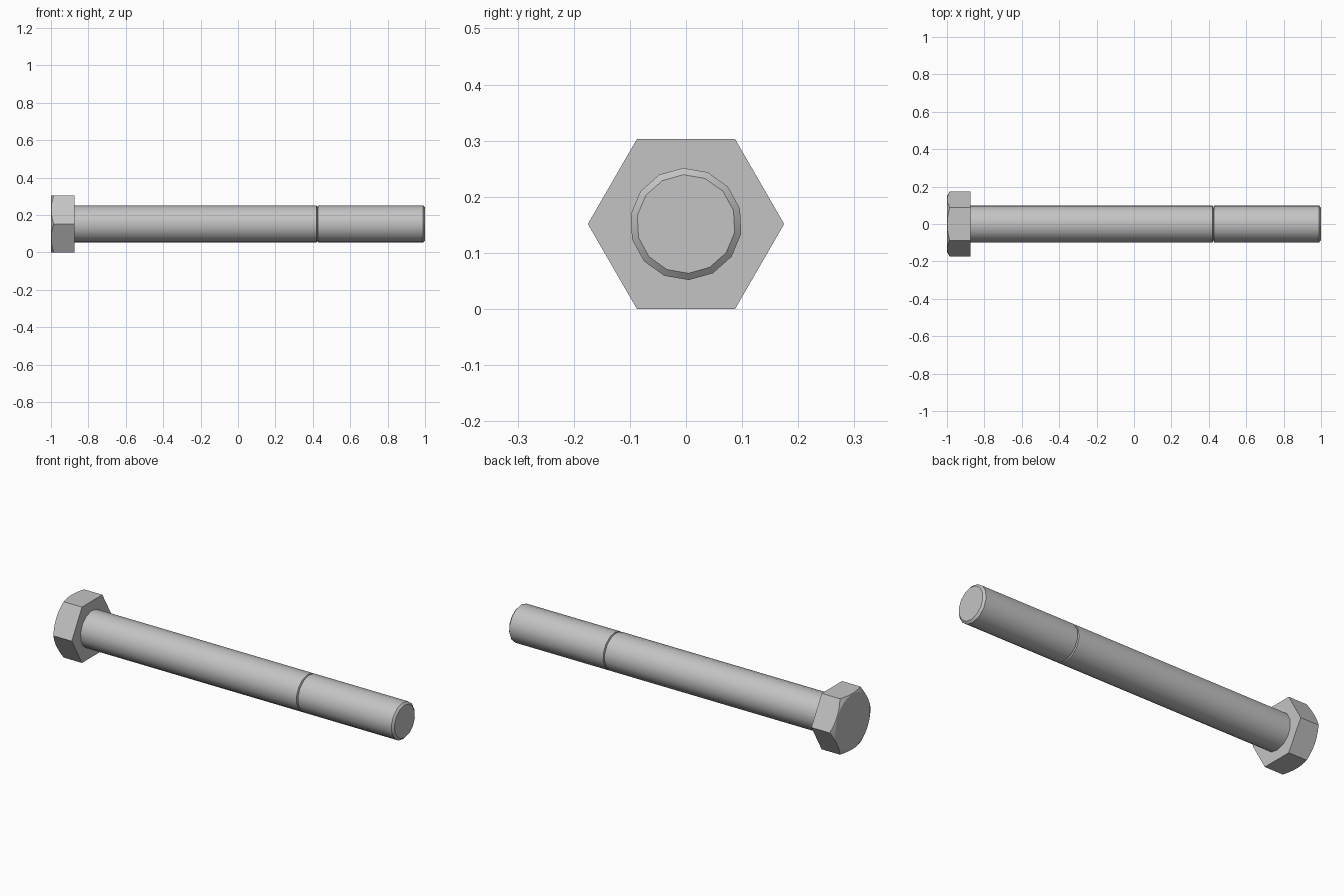
import bpy
import bmesh
from math import cos, sin, tan, pi, radians

default = bpy.data.objects.get("Cube")
if default:
    bpy.data.objects.remove(default, do_unlink=True)

APOTHEM = 0.1515        # half the distance across the head's flats
AXIS_Z = APOTHEM        # height of the bolt's axis
HEAD_BACK, HEAD_FRONT = -1.0, -0.875
SHANK_R = 0.1

steel = bpy.data.materials.new("steel grey")
steel.use_nodes = True
colour = (0.55, 0.55, 0.55, 1)
steel.diffuse_color = colour
steel.node_tree.nodes["Principled BSDF"].inputs["Base Color"].default_value = colour


def point(bm, x, radius, angle):
    """Add a vertex at an angle around the bolt's axis."""
    return bm.verts.new((x, radius * cos(angle), AXIS_Z + radius * sin(angle)))


def bridge(bm, a, b):
    for i in range(len(a)):
        j = (i + 1) % len(a)
        bm.faces.new((a[i], a[j], b[j], b[i]))


def finish(bm, name, angle):
    bmesh.ops.recalc_face_normals(bm, faces=bm.faces)
    mesh = bpy.data.meshes.new(name)
    bm.to_mesh(mesh)
    bm.free()
    mesh.materials.append(steel)
    obj = bpy.data.objects.new(name, mesh)
    bpy.context.collection.objects.link(obj)
    bpy.ops.object.select_all(action='DESELECT')
    obj.select_set(True)
    bpy.context.view_layer.objects.active = obj
    bpy.ops.object.shade_smooth_by_angle(angle=radians(angle))


# Hexagonal head with a conical chamfer that leaves arcs on the flats
bm = bmesh.new()
STEPS = 10
count = 6 * STEPS
cap_r = 0.149
cap, rim = [], []
for i in range(count):
    angle = 2 * pi * i / count
    offset = 2 * pi * (i % STEPS) / count - pi / 6
    radius = APOTHEM / cos(offset)
    cap.append(point(bm, HEAD_BACK, cap_r, angle))
    rim.append(point(bm, HEAD_BACK + (radius - cap_r) * tan(pi / 6), radius, angle))
base = [point(bm, HEAD_FRONT, APOTHEM / cos(pi / 6), k * pi / 3) for k in range(6)]
bm.faces.new(cap)
bm.faces.new(base)
bridge(bm, cap, rim)
for k in range(6):
    edge = [rim[(k * STEPS + s) % count] for s in range(STEPS + 1)]
    bm.faces.new(edge + [base[(k + 1) % 6], base[k]])
finish(bm, "hex_head", 20)

# Shank with a fine groove at the thread start and a chamfered tip
profile = [(HEAD_FRONT - 0.01, SHANK_R), (0.42, SHANK_R), (0.424, 0.09),
           (0.428, SHANK_R), (0.99, SHANK_R), (1.0, 0.088)]
SIDES = 14
bm = bmesh.new()
rings = [[point(bm, x, r, radians(93) + 2 * pi * i / SIDES) for i in range(SIDES)]
         for x, r in profile]
for a, b in zip(rings, rings[1:]):
    bridge(bm, a, b)
bm.faces.new(rings[0])
bm.faces.new(rings[-1])
finish(bm, "shank", 28)
